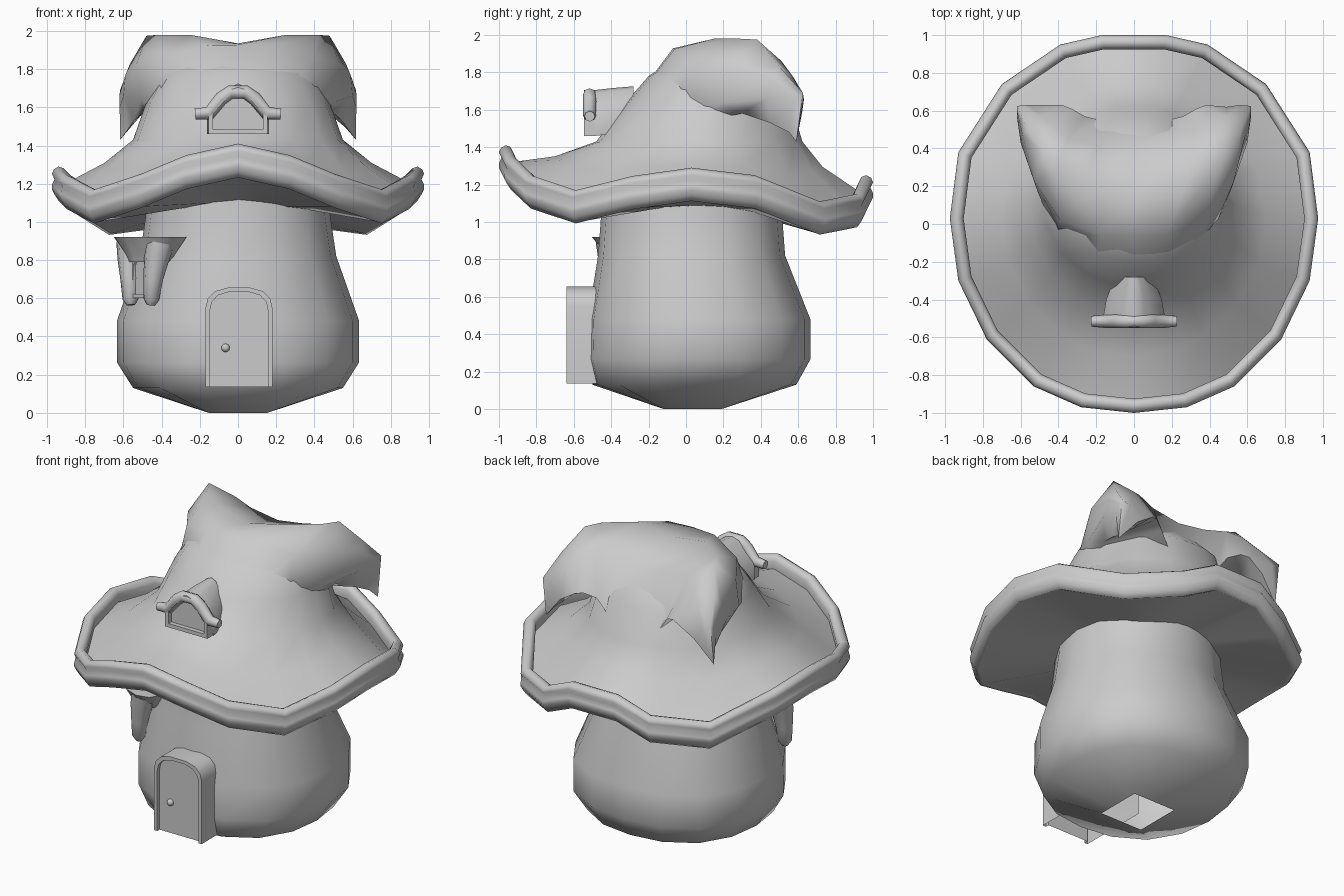
import bpy, bmesh, math
from mathutils import Matrix, Vector

if "Cube" in bpy.data.objects:
    bpy.data.objects.remove(bpy.data.objects["Cube"])


def smooth(ob, angle):
    bpy.ops.object.select_all(action='DESELECT')
    ob.select_set(True)
    bpy.context.view_layer.objects.active = ob
    bpy.ops.object.shade_smooth_by_angle(angle=math.radians(angle))


def add_mesh(name, verts, faces, matrix=None, angle=45):
    bm = bmesh.new()
    vs = [bm.verts.new(v) for v in verts]
    for f in faces:
        bm.faces.new([vs[i] for i in f])
    bmesh.ops.remove_doubles(bm, verts=bm.verts, dist=1e-5)
    bmesh.ops.recalc_face_normals(bm, faces=bm.faces)
    me = bpy.data.meshes.new(name)
    bm.to_mesh(me)
    bm.free()
    ob = bpy.data.objects.new(name, me)
    bpy.context.collection.objects.link(ob)
    if matrix:
        ob.matrix_world = matrix
    smooth(ob, angle)
    return ob


def loft(name, rings, closed=True, cap=False, matrix=None, angle=45):
    """Skin equal-length rings; cap closes the last ring."""
    n = len(rings[0])
    verts = [p for r in rings for p in r]
    faces = []
    for k in range(len(rings) - 1):
        for i in range(n if closed else n - 1):
            j = (i + 1) % n
            faces.append((k * n + i, k * n + j, (k + 1) * n + j, (k + 1) * n + i))
    if cap:
        faces.append([(len(rings) - 1) * n + i for i in range(n)])
    return add_mesh(name, verts, faces, matrix, angle)


def tube(name, pts, radii, matrix=None):
    cu = bpy.data.curves.new(name, 'CURVE')
    cu.dimensions = '3D'
    cu.bevel_depth = 1
    cu.bevel_resolution = 2
    cu.use_fill_caps = True
    sp = cu.splines.new('POLY')
    sp.points.add(len(pts) - 1)
    for q, p, r in zip(sp.points, pts, radii):
        q.co = (*p, 1)
        q.radius = r
    ob = bpy.data.objects.new(name, cu)
    bpy.context.collection.objects.link(ob)
    if matrix:
        ob.matrix_world = matrix
    bpy.ops.object.select_all(action='DESELECT')
    ob.select_set(True)
    bpy.context.view_layer.objects.active = ob
    bpy.ops.object.convert(target='MESH')
    smooth(bpy.context.object, 50)


def arch(half):
    """Mirror a half outline (bottom right up to the top) into a full arch."""
    return half + [(-x, z) for x, z in reversed(half) if x > 0]


def arch_frame(name, half, inset, front, back, panel, closed, matrix=None):
    out = arch(half)
    w = half[0][0]
    z0, z1 = out[0][1], max(z for _, z in out)
    zc = (z0 + z1) / 2
    sx, sz = 1 - inset / w, 1 - 2 * inset / (z1 - z0)
    if closed:
        inn = [(x * sx, zc + (z - zc) * sz) for x, z in out]
    else:
        inn = [(x * sx, z0 + (z - z0) * (1 - inset / (z1 - z0))) for x, z in out]
    at = lambda o, y: [(x, y, z) for x, z in o]
    loft(name + "_frame", [at(inn, panel), at(inn, front), at(out, front), at(out, back)],
         closed, matrix=matrix, angle=35)
    add_mesh(name + "_panel", at(inn, panel), [range(len(inn))], matrix)


def oval(n, rx, yf, yb, z, bulge=0):
    """Ring of n points; bulge pushes the diagonals out towards a square."""
    yc, ry = (yf + yb) / 2, (yb - yf) / 2
    ring = []
    for i in range(n):
        t = 2 * math.pi * i / n
        k = 1 + bulge * math.sin(2 * t) ** 2
        ring.append((rx * k * math.cos(t), yc + ry * k * math.sin(t), z))
    return ring


# Stem: rounded body with a square opening underneath
N = 16
foot = []
for i in range(N):
    c, s = math.cos(2 * math.pi * i / N), math.sin(2 * math.pi * i / N)
    r = 0.155 / max(abs(c), abs(s))
    foot.append((r * c, 0.035 + r * s, 0))
loft("stem", [foot] + [oval(N, *a) for a in (
    (0.55, -0.50, 0.59, 0.13, .05), (0.635, -0.53, 0.665, 0.265, .05),
    (0.635, -0.525, 0.665, 0.48, .05), (0.515, -0.47, 0.53, 0.82, .04),
    (0.485, -0.455, 0.515, 1.02, .04), (0.475, -0.45, 0.51, 1.14, .04))], angle=60)

# Hat outline: wavy brim, x / y / top height, mirrored
half = [(0, -1, 1.41), (.28, -.97, 1.35), (.53, -.86, 1.25), (.78, -.61, 1.17), (.93, -.3, 1.245),
        (.975, .03, 1.29), (.93, .38, 1.25), (.70, .74, 1.11), (.39, .95, 1.15), (.17, 1, 1.25)]
edge = [Vector(p) for p in half + [(-x, y, z) for x, y, z in reversed(half[1:])]]


def rim(dr, dz):
    return [(p.x * (1 + dr), p.y * (1 + dr), p.z + dz) for p in edge]


def hat_ring(rx, yf, yb, z, wave=0):
    yc, ry = (yf + yb) / 2, (yb - yf) / 2
    out = []
    for p in edge:
        t = math.atan2(p.y, p.x)
        out.append((rx * math.cos(t), yc + ry * math.sin(t), z + wave * (p.z - 1.25)))
    return out


# Rolled rim with stacked bulges
loft("hat_rim", [rim(*a) for a in (
    (-.07, -.10), (-.075, -.035), (-.06, -.008), (-.035, 0), (-.01, -.015), (0, -.038), (-.014, -.068),
    (0, -.095), (0, -.12), (-.014, -.147), (-.035, -.178), (-.07, -.165))], angle=85)

# Hat top and underside
loft("hat_crown", [rim(-.07, -.09), hat_ring(.70, -.70, .74, 1.295, .35),
                   hat_ring(.55, -.48, .63, 1.43), hat_ring(.48, -.33, .57, 1.63),
                   hat_ring(.40, -.20, .42, 1.78), hat_ring(.20, -.06, .28, 1.87)],
     cap=True, angle=60)
loft("hat_underside", [rim(-.06, -.17), hat_ring(.46, -.43, .49, 1.08, .2)], angle=60)

# Folded top: one sweep across the hat, drooping to a point on each side.
# Each section: front low, front high, ridge, back ridge, back, bottom
fold = [
    [(0, -.30, 1.62), (0, -.07, 1.928), (0, .12, 1.935), (0, .42, 1.84), (0, .57, 1.50), (0, .1, 1.5)],
    [(.22, -.25, 1.62), (.17, -.06, 1.925), (.25, .15, 1.98), (.20, .42, 1.87), (.18, .55, 1.52),
     (.30, .10, 1.5)],
    [(.41, -.06, 1.60), (.39, .02, 1.86), (.42, .28, 1.98), (.34, .46, 1.89), (.26, .57, 1.63),
     (.44, .14, 1.55)],
    [(.51, .17, 1.63), (.53, .23, 1.83), (.48, .38, 1.975), (.42, .51, 1.86), (.33, .61, 1.66),
     (.49, .30, 1.58)],
    [(.60, .43, 1.66), (.59, .47, 1.77), (.565, .50, 1.83), (.49, .57, 1.78), (.38, .63, 1.65),
     (.545, .45, 1.53)],
    [(.62, .57, 1.60), (.62, .60, 1.67), (.618, .625, 1.69), (.56, .63, 1.66), (.49, .62, 1.58),
     (.58, .55, 1.48)],
    [(.618, .59, 1.43)] * 6]
loft("hat_folded_top", [[(-x, y, z) for x, y, z in r] for r in fold[:0:-1]] + fold, angle=75)

# Front door with knob
arch_frame("door", [(.175, .135), (.175, .55), (.163, .60), (.125, .637), (.06, .655)],
           .022, -.64, -.16, -.615, False, Matrix.Translation((.005, 0, 0)))
bpy.ops.mesh.primitive_uv_sphere_add(segments=12, ring_count=8, radius=.022,
                                     location=(-.065, -.618, .34))
bpy.context.object.name = "door_knob"
smooth(bpy.context.object, 60)

# Dormer window in the hat
dormer = [(.155, 1.46), (.155, 1.57), (.10, 1.63), (.05, 1.69), (0, 1.705)]
arch_frame("dormer_window", dormer, .025, -.545, -.49, -.515, True)
out = arch(dormer)
loft("dormer_body", [[(x * k, y, z + dz) for x, z in out]
                     for k, y, dz in ((1.05, -.49, 0), (.95, -.40, .01), (.65, -.28, .02))], cap=True)
brow = [(-.225, 1.565), (-.15, 1.57), (-.09, 1.645), (-.04, 1.68), (.04, 1.68), (.09, 1.645),
        (.15, 1.57), (.225, 1.565)]
tube("dormer_brow", [(x, -.515, z) for x, z in brow],
     [.028, .036, .036, .036, .036, .036, .036, .028])

# Side window with flared hood and two thick drooping posts
M = Matrix.Translation((-.46, -.28, 0)) @ Matrix.Rotation(math.radians(-55), 4, 'Z')
loft("side_hood", [oval(12, .04, -.06, .06, .80), oval(12, .13, -.10, .1, .79),
                   oval(12, .17, -.11, .11, .83), oval(12, .25, -.16, .16, .92)],
     cap=True, matrix=M, angle=60)
for s in (-1, 1):
    tube("side_post", [(s * .09, -.06, .565), (s * .095, -.06, .595), (s * .105, -.055, .70),
                       (s * .12, -.045, .80), (s * .13, -.03, .89)],
         [.022, .042, .052, .066, .08], M)
arch_frame("side_window", [(.08, .60), (.08, .78), (.05, .82), (0, .83)],
           .022, -.07, .08, -.055, True, M)
